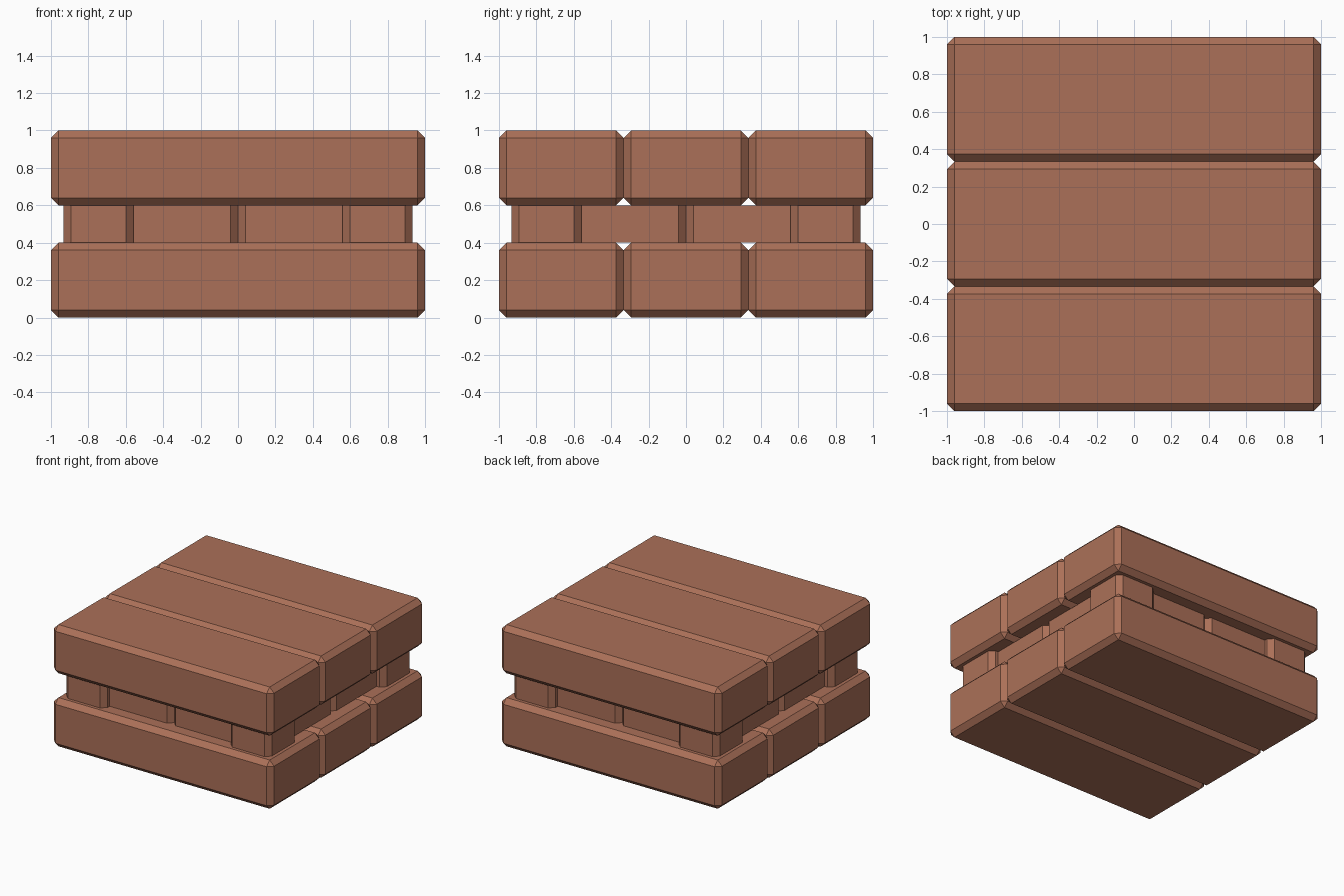
import bpy, bmesh
from mathutils import Vector

if "Cube" in bpy.data.objects:
    bpy.data.objects.remove(bpy.data.objects["Cube"])

mat = bpy.data.materials.new("reddish brown wood")
mat.diffuse_color = (0.41, 0.163, 0.098, 1)
mat.use_nodes = True
mat.node_tree.nodes["Principled BSDF"].inputs["Base Color"].default_value = mat.diffuse_color


def block(name, lo, hi, chamfer=0.04, upright_only=False):
    """Box between two corners with flat chamfered edges."""
    lo, hi = Vector(lo), Vector(hi)
    size, mid = hi - lo, (lo + hi) / 2
    bm = bmesh.new()
    bmesh.ops.create_cube(bm, size=1)
    for v in bm.verts:
        v.co = Vector(a * b for a, b in zip(v.co, size)) + mid
    edges = [e for e in bm.edges
             if not upright_only or abs(e.verts[0].co.z - e.verts[1].co.z) > 1e-4]
    bmesh.ops.bevel(bm, geom=edges, offset=chamfer, offset_type='OFFSET',
                    segments=1, profile=0.5, affect='EDGES')
    bmesh.ops.recalc_face_normals(bm, faces=bm.faces)
    me = bpy.data.meshes.new(name)
    bm.to_mesh(me)
    bm.free()
    me.materials.append(mat)
    ob = bpy.data.objects.new(name, me)
    bpy.context.collection.objects.link(ob)
    return ob


# bottom and top layers of three planks
W = 2 / 3
for layer, z in (("bottom", 0.0), ("top", 0.6)):
    for i in range(3):
        y = -1 + i * W
        block(f"{layer}_plank_{i + 1}", (-1, y, z), (1, y + W, z + 0.4))


def span(sign, a, b):
    return sorted((sign * a, sign * b))


# recessed middle layer: four core blocks and four corner posts
for sx in (-1, 1):
    for sy in (-1, 1):
        for name, a, b in (("core_block", 0.0, 0.867), ("corner_post", 0.56, 0.933)):
            x0, x1 = span(sx, a, b)
            y0, y1 = span(sy, a, b)
            block(name, (x0, y0, 0.4), (x1, y1, 0.6), upright_only=True)
